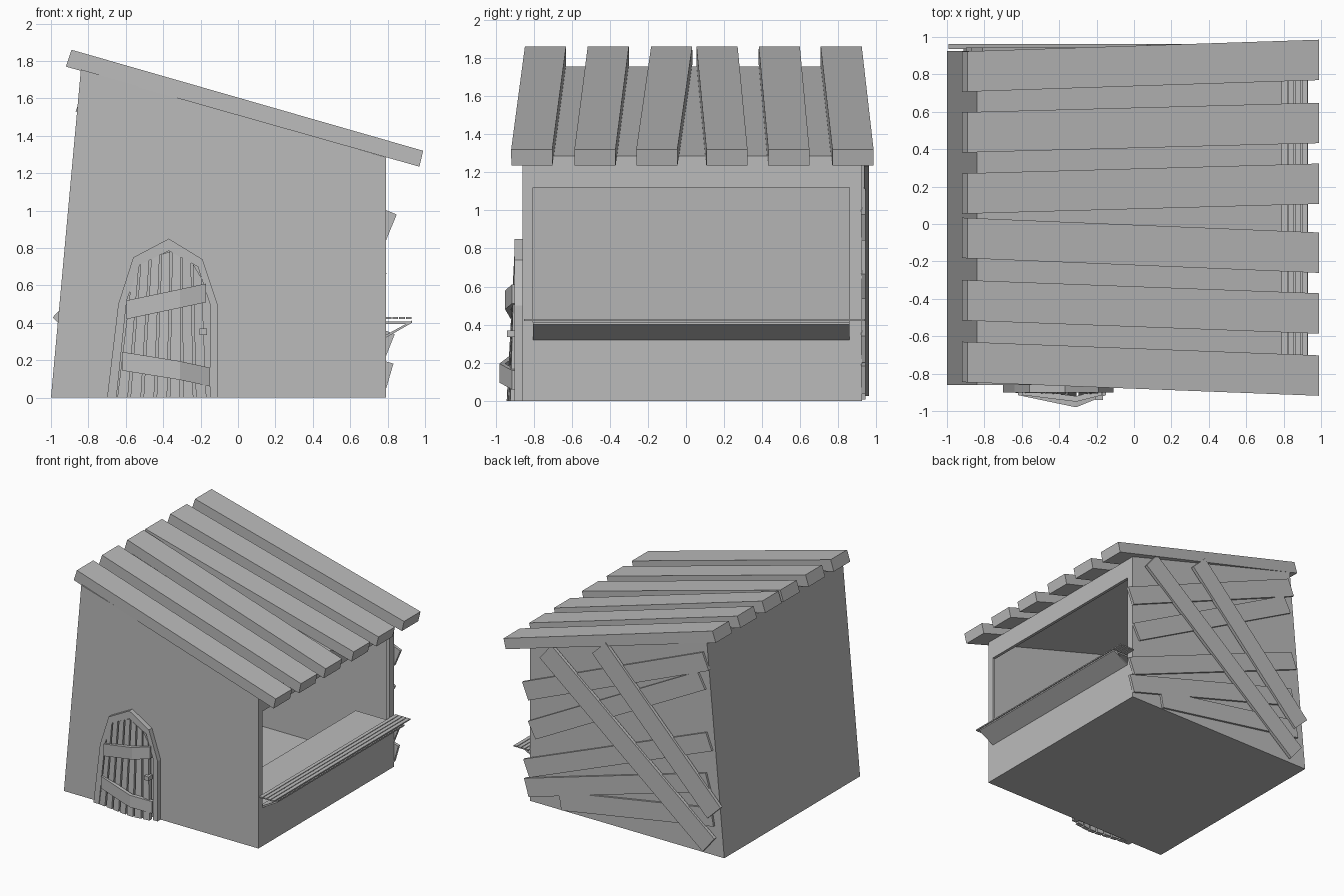
import bpy, bmesh
from mathutils import Vector

cube = bpy.data.objects.get("Cube")
if cube:
    bpy.data.objects.remove(cube, do_unlink=True)

grey = bpy.data.materials.new("plain_grey")
grey.use_nodes = True
grey.diffuse_color = (0.5, 0.5, 0.5, 1)
grey.node_tree.nodes["Principled BSDF"].inputs["Base Color"].default_value = (0.5, 0.5, 0.5, 1)


def finish(name, bm):
    bmesh.ops.recalc_face_normals(bm, faces=bm.faces)
    mesh = bpy.data.meshes.new(name)
    bm.to_mesh(mesh)
    bm.free()
    mesh.materials.append(grey)
    obj = bpy.data.objects.new(name, mesh)
    bpy.context.collection.objects.link(obj)
    return obj


def add_prism(bm, pts, y0, y1, bend=None):
    """Extrude an x-z outline from y0 to y1, optionally shifting y by bend(x, z)."""
    shift = bend or (lambda x, z: 0)
    front, back = ([bm.verts.new((x, y + shift(x, z), z)) for x, z in pts] for y in (y0, y1))
    bm.faces.new(front)
    bm.faces.new(back[::-1])
    n = len(pts)
    for i in range(n):
        j = (i + 1) % n
        bm.faces.new((front[i], back[i], back[j], front[j]))


def prisms(name, outlines, y0, y1, bend=None):
    bm = bmesh.new()
    for pts in outlines:
        add_prism(bm, pts, y0, y1, bend)
    return finish(name, bm)


def bar(p, q, width):
    """Outline of a straight board from p to q."""
    p, q = Vector(p), Vector(q)
    d = (q - p).normalized() * width / 2
    side = Vector((-d.y, d.x))
    return [tuple(v) for v in (p - side, q - side, q + side, p + side)]


def rect(x0, x1, z0, z1):
    return [(x0, z0), (x1, z0), (x1, z1), (x0, z1)]


# Hollow body with a leaning left wall, sloped roof and serving window
bm = bmesh.new()
add_prism(bm, [(-1, 0), (0.79, 0), (0.79, 1.285), (-0.84, 1.755)], -0.86, 0.925)
bm.faces.ensure_lookup_table()
wall = max(bm.faces, key=lambda f: f.calc_center_median().x)
bmesh.ops.inset_region(bm, faces=[wall], thickness=0.1)
for v in wall.verts:
    v.co.y = 0.86 if v.co.y > 0 else -0.805
    v.co.z = 1.12 if v.co.z > 0.6 else 0.33
bmesh.ops.delete(bm, geom=[wall], context='FACES_ONLY')
body = finish("hut_body", bm)
shell = body.modifiers.new("wall_thickness", 'SOLIDIFY')
shell.thickness = 0.025
shell.offset = -1
shell.use_even_offset = True

# Roof slats, each slightly skewed: y centre at the high end and at the low end
slat = [(-0.92, 1.77), (0.97, 1.235), (0.99, 1.32), (-0.89, 1.86)]
ends = [(0.815, 0.877), (0.49, 0.54), (0.163, 0.215),
        (-0.075, -0.153), (-0.408, -0.478), (-0.738, -0.81)]
for a, b in ends:
    prisms("roof_slat", [slat], -0.108, 0.108,
           lambda x, z: a + (b - a) * (x + 0.9) / 1.88)

# Serving counter with sloped support and thin top strips
prisms("counter", [rect(0.48, 0.92, 0.395, 0.408)], -0.805, 0.86)
prisms("counter_support", [[(0.79, 0.32), (0.93, 0.4), (0.93, 0.412), (0.79, 0.335)]], -0.805, 0.86)
strips = [rect(0.79 + 0.036 * i, 0.82 + 0.036 * i, 0.42, 0.43) for i in range(4)]
prisms("counter_strips", strips, -0.85, 0.94)

# Arched door frame
outer = [(-0.70, 0), (-0.64, 0.5), (-0.56, 0.75), (-0.37, 0.85),
         (-0.19, 0.74), (-0.11, 0.5), (-0.11, 0)]
inner = [(-0.65, 0), (-0.595, 0.52), (-0.525, 0.71), (-0.37, 0.785),
         (-0.215, 0.7), (-0.15, 0.5), (-0.15, 0)]
frame = [[outer[i], outer[i + 1], inner[i + 1], inner[i]] for i in range(6)]
prisms("door_frame", frame, -0.9, -0.855)


def arch(x):
    """Height of the inner arch at x."""
    for (xa, za), (xb, zb) in zip(inner, inner[1:]):
        if xa <= x <= xb and xb > xa:
            return za + (zb - za) * (x - xa) / (xb - xa)
    return 0.5


def bulge(x, z):
    """The door bows outward, most of all at its foot."""
    return -0.045 * max(0, 1 - abs(x + 0.33) / 0.32) * max(0, 1 - z / 0.8)


# Door planks fanning toward the top
planks = []
for i in range(7):
    x0 = -0.645 + i * 0.07
    x1 = x0 + 0.056
    t0, t1 = (-0.38 + (x + 0.4) * 0.8 for x in (x0, x1))
    planks.append([(x0, 0), (x1, 0), (t1, arch(t1)), (t0, arch(t0))])
prisms("door_planks", planks, -0.9, -0.865, bulge)


# Bent door braces, built as two halves each
def brace(name, left, mid, right, depth, width=0.1):
    outlines = []
    for a, b in ((left, mid), (mid, right)):
        h = width / 2
        outlines.append([(a[0], a[1] - h), (b[0], b[1] - h), (b[0], b[1] + h), (a[0], a[1] + h)])
    prisms(name, outlines, -0.915, -0.885, lambda x, z: -depth if x == mid[0] else 0)


brace("lower_brace", (-0.62, 0.195), (-0.31, 0.145), (-0.15, 0.11), 0.065)
brace("upper_brace", (-0.595, 0.47), (-0.31, 0.53), (-0.17, 0.56), 0.035)
prisms("door_knob", [rect(-0.205, -0.165, 0.335, 0.37)], -0.94, -0.885)

# Crooked boards nailed over the back wall
boards = [((0.82, 0.91), (-0.84, 1.6)), ((0.76, 0.6), (-0.8, 1.43)),
          ((0.81, 0.27), (-0.87, 0.94)), ((0.81, 0.11), (-0.86, 0.6)),
          ((0.5, 0.08), (-0.9, 0.32))]
for p, q in boards:
    prisms("back_board", [bar(p, q, 0.15)], 0.92, 0.943)
for p, q in (((0.62, 1.3), (-0.88, 0.09)), ((0.13, 1.46), (-0.93, 0.37))):
    prisms("back_diagonal", [bar(p, q, 0.17)], 0.935, 0.962)
